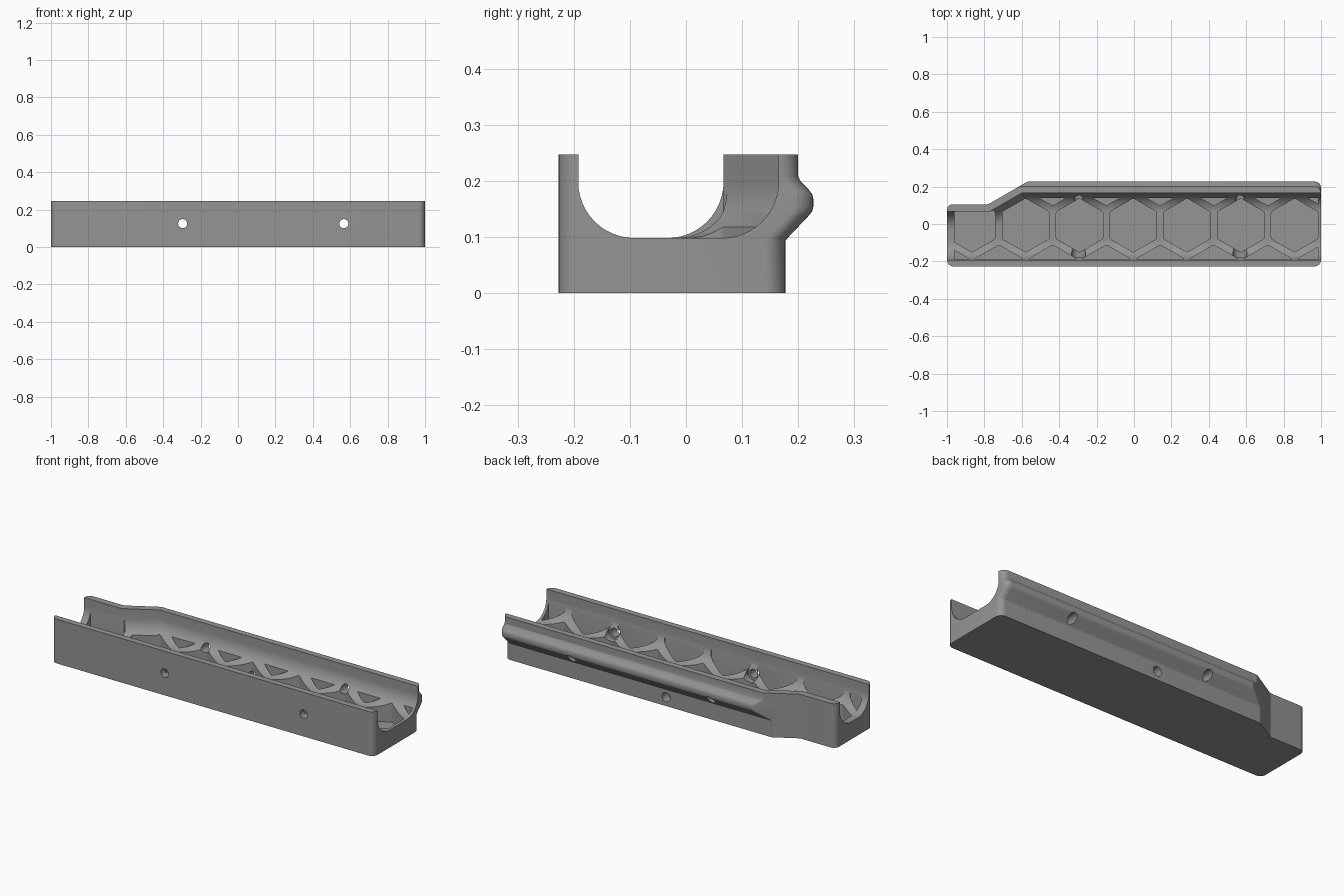
import bpy, bmesh, math
from mathutils import Vector

if "Cube" in bpy.data.objects:
    bpy.data.objects.remove(bpy.data.objects["Cube"])

grey = bpy.data.materials.new("mid grey")
grey.diffuse_color = (0.3, 0.3, 0.3, 1)
grey.use_nodes = True
grey.node_tree.nodes["Principled BSDF"].inputs["Base Color"].default_value = grey.diffuse_color


def loft(name, rings):
    """Closed solid skinned through rings with equal point counts."""
    bm = bmesh.new()
    loops = [[bm.verts.new(p) for p in r] for r in rings]
    n = len(loops[0])
    for a, b in zip(loops, loops[1:]):
        for i in range(n):
            j = (i + 1) % n
            bm.faces.new((a[i], a[j], b[j], b[i]))
    bm.faces.new(loops[0][::-1])
    bm.faces.new(loops[-1])
    bmesh.ops.recalc_face_normals(bm, faces=bm.faces)
    me = bpy.data.meshes.new(name)
    bm.to_mesh(me)
    bm.free()
    ob = bpy.data.objects.new(name, me)
    bpy.context.collection.objects.link(ob)
    me.materials.append(grey)
    return ob


def prism(name, pts, z0, z1):
    return loft(name, [[(x, y, z) for x, y in pts] for z in (z0, z1)])


def bore(name, x, z, r, y0, y1):
    ring = [(x + r * math.cos(t * math.pi / 16), z + r * math.sin(t * math.pi / 16)) for t in range(32)]
    return loft(name, [[(a, y, b) for a, b in ring] for y in (y0, y1)])


def boolean(ob, cutter, op="DIFFERENCE"):
    m = ob.modifiers.new("cut", "BOOLEAN")
    m.object, m.operation, m.solver = cutter, op, "EXACT"
    bpy.context.view_layer.objects.active = ob
    bpy.ops.object.modifier_apply(modifier=m.name)
    bpy.data.objects.remove(cutter)


def rounded(corners, seg=6):
    """Polygon from (x, y, radius) corners, each rounded with an arc-like curve."""
    out = []
    for i, (x, y, r) in enumerate(corners):
        p = Vector((x, y))
        if not r:
            out.append((x, y))
            continue
        a = (Vector(corners[i - 1][:2]) - p).normalized()
        b = (Vector(corners[(i + 1) % len(corners)][:2]) - p).normalized()
        half = a.angle(b) / 2
        c = p + (a + b).normalized() * r / math.sin(half)
        t0, t1 = p + a * r / math.tan(half) - c, p + b * r / math.tan(half) - c
        for k in range(seg + 1):
            d = t0.lerp(t1, k / seg).normalized() * r
            out.append(tuple(c + d))
    return out


# Body: plan outline stacked in height, the back edge swelling into a rail
SLOPE = math.tan(math.radians(30))


def plan(back):
    return rounded([(-1, -.227, .035), (1, -.227, .035), (1, back, .035),
                    (-.78 + (back - .105) / SLOPE, back, .03),
                    (-.78, .105, .03), (-1, .105, .03)])


levels = [(0, .177), (.092, .177), (.098, .181), (.138, .219), (.146, .225), (.154, .227),
          (.168, .227), (.176, .225), (.184, .219), (.198, .205), (.208, .2), (.247, .2)]
body = loft("cable_tray", [[(x, y, z) for x, y in plan(b)] for z, b in levels])


# Round-bottomed channel that narrows at the left end
def channel_section(x, back):
    arc = [math.radians(a * 7.5) for a in range(13)]
    pts = [(-.192, .3)] + [(-.092 - .1 * math.cos(a), .198 - .1 * math.sin(a)) for a in arc]
    pts += [(back - .1 + .1 * math.sin(a), .198 - .1 * math.cos(a)) for a in arc] + [(back, .3)]
    return [(x, y, z) for y, z in pts]


boolean(body, loft("channel", [channel_section(x, b) for x, b in
                               ((-1.1, .067), (-.77, .067), (-.6, .165), (1.1, .165))]))

# Honeycomb pockets, limited to the inside of the walls
pitch, rad = .2875, .144
region = [(-.96, -.19), (.985, -.19), (.985, .14), (-.643, .14), (-.77, .066), (-.96, .066)]
cells = []
for row in (-1, 0, 1):
    for i in range(-4, 4):
        cx = -.004 + pitch * (i + (.5 if row else 0))
        cy = -.007 + row * pitch * .866
        hexa = [(cx + rad * math.sin(k * math.pi / 3), cy + rad * math.cos(k * math.pi / 3), .015)
                for k in range(6)]
        if abs(cx) < 1.1:
            cells.append(rounded(hexa, 3))
for c in cells:
    pocket = prism("pocket", c, .02, .22)
    boolean(pocket, prism("limit", region, -.1, .4), "INTERSECT")
    if len(pocket.data.polygons):
        boolean(body, pocket)
    else:
        bpy.data.objects.remove(pocket)

# Screw holes through both walls, with a wider seat inside the front wall
for x in (-.296, .566):
    boolean(body, bore("screw_hole", x, .125, .024, -.4, .4))
    boolean(body, bore("screw_seat", x, .125, .038, -.178, -.1))

# Single low hole in the back
boolean(body, bore("back_hole", 0, .05, .026, .08, .4))

bpy.ops.object.select_all(action="DESELECT")
body.select_set(True)
bpy.context.view_layer.objects.active = body
bpy.ops.object.shade_smooth_by_angle(angle=math.radians(25))
